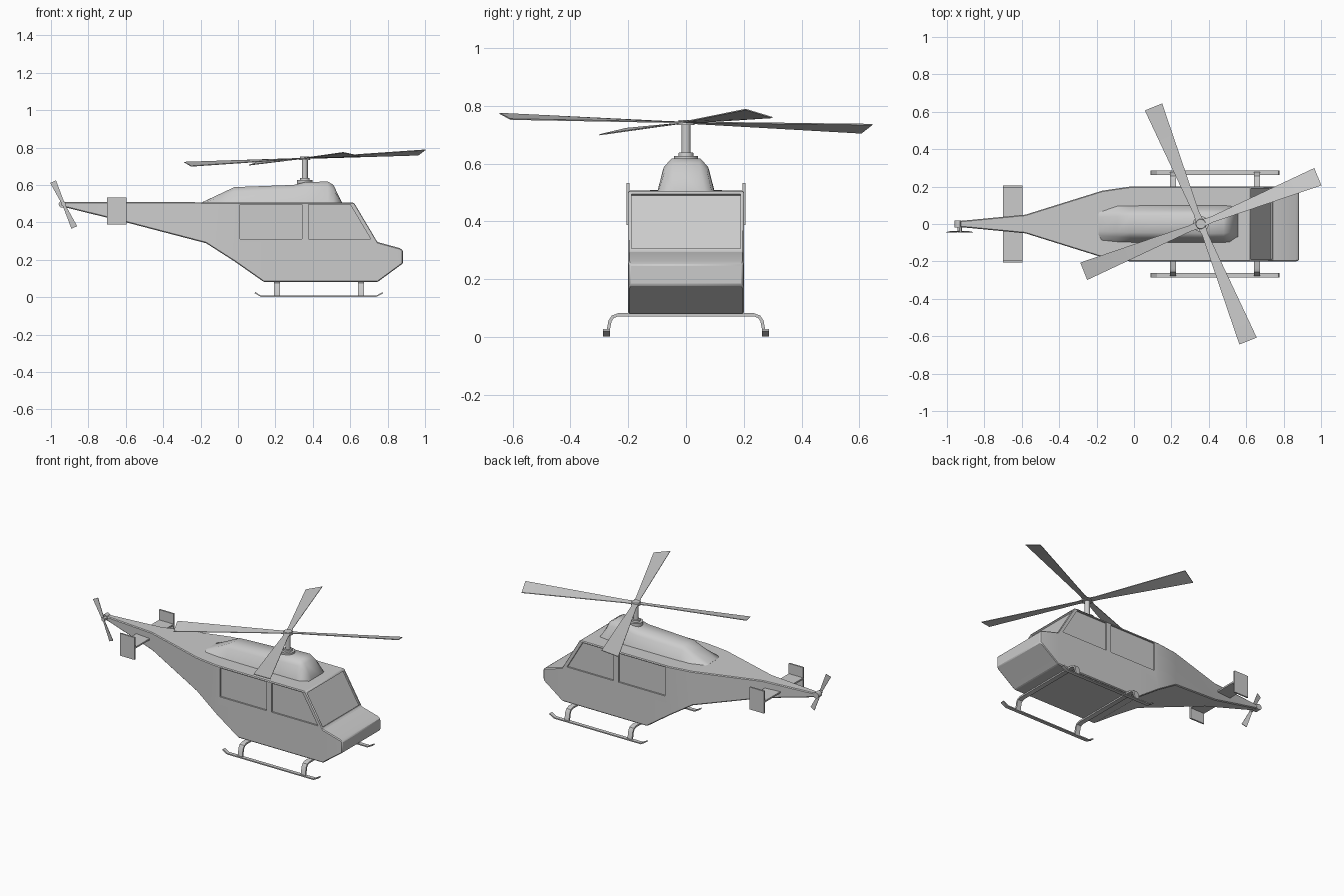
import bpy, bmesh, math
from mathutils import Vector

if "Cube" in bpy.data.objects:
    bpy.data.objects.remove(bpy.data.objects["Cube"])


def loft(name, rings_list, angle=30):
    """One object made of lofts: each loft is a list of equal-sized point rings, capped at both ends."""
    bm = bmesh.new()
    for rings in rings_list:
        vs = [[bm.verts.new(p) for p in r] for r in rings]
        n = len(vs[0])
        for a, b in zip(vs, vs[1:]):
            for i in range(n):
                bm.faces.new((a[i], a[(i + 1) % n], b[(i + 1) % n], b[i]))
        bm.faces.new(vs[0])
        bm.faces.new(vs[-1][::-1])
    bmesh.ops.recalc_face_normals(bm, faces=bm.faces)
    me = bpy.data.meshes.new(name)
    bm.to_mesh(me)
    bm.free()
    ob = bpy.data.objects.new(name, me)
    bpy.context.collection.objects.link(ob)
    smooth(ob, angle)
    return ob


def smooth(ob, angle):
    bpy.ops.object.select_all(action='DESELECT')
    ob.select_set(True)
    bpy.context.view_layer.objects.active = ob
    bpy.ops.object.shade_smooth_by_angle(angle=math.radians(angle))


def prism(poly, y0, y1):
    """Rings for an x-z polygon extruded along y."""
    return [[(x, y, z) for x, z in poly] for y in (y0, y1)]


def box(x0, x1, y0, y1, z0, z1):
    return prism([(x0, z0), (x1, z0), (x1, z1), (x0, z1)], y0, y1)


def strap(path, side, half, thick):
    """Flat bar along a path; side is the width direction."""
    pts, s = [Vector(p) for p in path], Vector(side)
    rings = []
    for i, p in enumerate(pts):
        t = (pts[min(i + 1, len(pts) - 1)] - pts[max(i - 1, 0)]).normalized()
        n = t.cross(s) * thick / 2
        rings.append([p + s * half + n, p - s * half + n, p - s * half - n, p + s * half - n])
    return rings


def disc(c, r0, r1, length, axis='Z', n=20):
    """Rings for a round post from c along the axis."""
    out = []
    for r, d in ((r0, 0), (r1, length)):
        ring = []
        for i in range(n):
            u, v = r * math.cos(math.tau * i / n), r * math.sin(math.tau * i / n)
            ring.append((c[0] + u, c[1] + v, c[2] + d) if axis == 'Z' else (c[0] + u, c[1] + d, c[2] + v))
        out.append(ring)
    return out


# Fuselage and tail boom: x, bottom z, top z, half width
stations = [(-.955, .488, .508, .014), (-.58, .395, .509, .05), (-.17, .288, .507, .178),
            (-.02, .192, .506, .2), (.14, .08, .505, .2), (.62, .08, .505, .2),
            (.745, .08, .295, .2), (.865, .168, .262, .2), (.882, .18, .25, .196)]
body = loft("fuselage", [[[(x, -w, b), (x, w, b), (x, w, t), (x, -w, t)] for x, b, t, w in stations]])

# Recessed windows and windshield
rear = [(.01, .31), (.343, .31), (.343, .495), (.01, .495)]
door = [(.378, .31), (.71, .31), (.6, .495), (.378, .495)]
cuts = [prism(p, s * .19, s * .25) for p in (rear, door) for s in (-1, 1)]
a, b, n = Vector((.62, .505)), Vector((.745, .295)), Vector((.86, .51))
lo, hi = a.lerp(b, .05), a.lerp(b, .95)
cuts.append(prism([lo - n * .01, hi - n * .01, hi + n * .04, lo + n * .04], -.188, .188))
cutter = loft("window_cutter", cuts)
cutter.hide_render = True
bev = body.modifiers.new("edge", 'BEVEL')
bev.width, bev.segments = .005, 1
boo = body.modifiers.new("windows", 'BOOLEAN')
boo.object, boo.operation = cutter, 'DIFFERENCE'
bpy.context.view_layer.objects.active = body
for m in ("edge", "windows"):
    bpy.ops.object.modifier_apply(modifier=m)
bpy.data.objects.remove(cutter)
smooth(body, 30)

# Engine housing on the roof: x, top z, base half width, top half width
cowl = [(-.19, .508, .09, .05), (-.09, .555, .1, .055), (-.02, .588, .1, .06), (.3, .6, .1, .065),
        (.36, .615, .1, .068), (.48, .618, .1, .066), (.51, .6, .098, .062), (.555, .508, .09, .055)]
loft("engine_housing", [[[(x, -w, .5), (x, -(w * .3 + v * .7), .5 + (t - .5) * .75), (x, -v * .75, t),
                          (x, v * .75, t), (x, w * .3 + v * .7, .5 + (t - .5) * .75), (x, w, .5)]
                         for x, t, w, v in cowl]], 45)

# Rotor mast
loft("rotor_mast", [disc((.357, 0, .605), .042, .042, .022), disc((.357, 0, .62), .027, .025, .018),
                    disc((.357, 0, .62), .016, .016, .12), disc((.357, 0, .733), .03, .025, .018)])

# Main rotor: four pitched blades on a slightly tilted plane
blades = []
for k in range(4):
    ang = math.radians(22 + 90 * k)
    d, p = Vector((math.cos(ang), math.sin(ang))), Vector((-math.sin(ang), math.cos(ang)))
    rings = []
    for r, w, pitch in ((0, .022, 0), (.06, .016, -.12), (.675, .05, -.25)):
        ring = []
        for s, h in ((-1, -.002), (1, -.002), (1, .002), (-1, .002)):
            q = d * r + p * s * w
            ring.append((.357 + q.x, q.y, .742 + .055 * q.x - .012 * q.y + pitch * s * w + h))
        rings.append(ring)
    blades.append(rings)
loft("main_rotor_blades", blades)

# Tail rotor with two pitched blades
tail = []
for sgn in (1, -1):
    d, p = Vector((-.42, .907)) * sgn, Vector((.907, .42)) * sgn
    rings = []
    for r, w in ((0, .007), (.135, .017)):
        ring = []
        for s, h in ((-1, -.0015), (1, -.0015), (1, .0015), (-1, .0015)):
            q = d * r + p * s * w
            ring.append((-.932 + q.x, -.041 + .2 * s * w + h, .495 + q.y))
        rings.append(ring)
    tail.append(rings)
loft("tail_rotor_blades", tail)
loft("tail_rotor_hub", [disc((-.932, -.045, .497), .012, .012, .05, 'Y', 12),
                        disc((-.94, -.018, .497), .019, .019, .036, 'Y', 12)])

# Tail stabiliser with end plates
loft("stabiliser", [box(-.7, -.597, -.198, .198, .456, .466)])
loft("stabiliser_end_plates", [box(-.7, -.597, s * .2 - .005, s * .2 + .005, .388, .532) for s in (-1, 1)])

# Skid runners with upturned ends
loft("skid_runners", [strap([(.09, y, .024), (.122, y, .005), (.74, y, .005), (.775, y, .024)],
                            (0, 1, 0), .012, .007) for y in (-.275, .275)])

# Skid cross struts
half = [(.235, .077), (.253, .07), (.263, .055), (.272, .008)]
path = [(-y, z) for y, z in reversed(half)] + half
loft("skid_struts", [strap([(x, y, z) for y, z in path], (1, 0, 0), .016, .011) for x in (.208, .658)])
